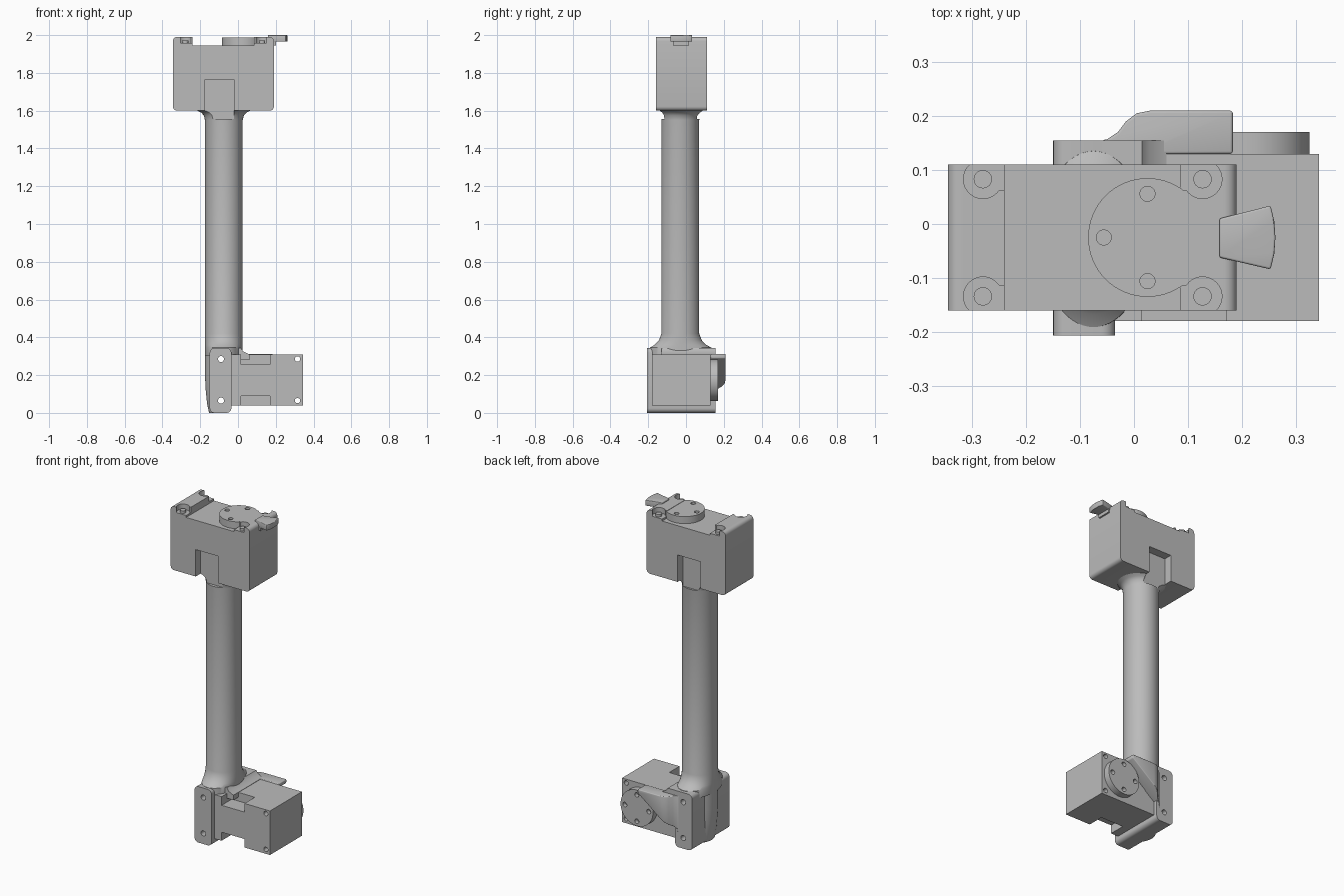
import bpy, bmesh, math
from mathutils import Vector

if "Cube" in bpy.data.objects:
    bpy.data.objects.remove(bpy.data.objects["Cube"])

grey = bpy.data.materials.new("plain_grey")
grey.use_nodes = True
grey.diffuse_color = (0.5, 0.5, 0.5, 1)
grey.node_tree.nodes["Principled BSDF"].inputs["Base Color"].default_value = (0.5, 0.5, 0.5, 1)


def loft(name, rings):
    """Closed solid through rings of matching points."""
    bm = bmesh.new()
    loops = [[bm.verts.new(p) for p in ring] for ring in rings]
    n = len(loops[0])
    for a, b in zip(loops, loops[1:]):
        for i in range(n):
            j = (i + 1) % n
            bm.faces.new((a[i], a[j], b[j], b[i]))
    bm.faces.new(loops[0])
    bm.faces.new(loops[-1])
    bmesh.ops.recalc_face_normals(bm, faces=bm.faces)
    mesh = bpy.data.meshes.new(name)
    bm.to_mesh(mesh)
    bm.free()
    mesh.materials.append(grey)
    ob = bpy.data.objects.new(name, mesh)
    bpy.context.collection.objects.link(ob)
    return ob


def prism(name, points, axis, lo, hi):
    """Outline in the x-z plane (axis y) or x-y plane (axis z), extruded."""
    def place(p, t):
        return (p[0], t, p[1]) if axis == "y" else (p[0], p[1], t)
    return loft(name, [[place(p, t) for p in points] for t in (lo, hi)])


def box(name, x, y, z):
    return prism(name, [(x[0], y[0]), (x[1], y[0]), (x[1], y[1]), (x[0], y[1])], "z", *z)


def circle(cx, cy, r, n=32):
    return [(cx + r * math.cos(math.tau * i / n), cy + r * math.sin(math.tau * i / n)) for i in range(n)]


def rounded(x0, x1, z0, z1, r, steps=5):
    pts = []
    for k, (cx, cz) in enumerate([(x1 - r, z1 - r), (x0 + r, z1 - r), (x0 + r, z0 + r), (x1 - r, z0 + r)]):
        for i in range(steps + 1):
            a = math.pi / 2 * (k + i / steps)
            pts.append((cx + r * math.cos(a), cz + r * math.sin(a)))
    return pts


def apply_mod(ob, mod):
    bpy.context.view_layer.objects.active = ob
    bpy.ops.object.modifier_apply(modifier=mod.name)


def cut(targets, cutter):
    for ob in targets:
        m = ob.modifiers.new("cut", "BOOLEAN")
        m.operation, m.solver, m.object = "DIFFERENCE", "EXACT", cutter
        apply_mod(ob, m)
    bpy.data.objects.remove(cutter)


def bevel(ob, width):
    m = ob.modifiers.new("bevel", "BEVEL")
    m.width, m.segments, m.limit_method = width, 3, "ANGLE"
    m.angle_limit = math.radians(40)
    apply_mod(ob, m)


def horn(name, cx, cy, axis, lo, hi):
    """Round output disc with four screw holes."""
    disc = prism(name, circle(cx, cy, 0.11, 64), axis, lo, hi)
    for i in range(4):
        a = i * math.pi / 2
        c = circle(cx + 0.081 * math.cos(a), cy + 0.081 * math.sin(a), 0.014, 20)
        cut([disc], prism("cutter", c, axis, hi - 0.025, hi + 0.05))
    return disc


# Upper motor housing with raised end caps
upper = prism("upper_motor_housing", rounded(-0.345, 0.19, 1.6, 1.99, 0.022), "y", -0.16, 0.11)
cut([upper], box("cutter", (-0.24, 0.085), (-0.3, 0.3), (1.945, 2.1)))
screws = []
for sx, open_dir in ((-0.28, 1), (0.127, -1)):
    for sy, out in ((0.083, 1), (-0.134, -1)):
        cut([upper], prism("cutter", circle(sx, sy, 0.036), "z", 1.957, 2.1))
        x_open = sx + open_dir * 0.06
        cut([upper], box("cutter", sorted((sx, x_open)), sorted((sy - out * 0.02, sy + out * 0.06)), (1.957, 2.1)))
        screws.append(prism("cap_screw", circle(sx, sy, 0.017, 24), "z", 1.95, 1.972))

# Arm tube with a flare into the housing and a shoulder at the bracket
profile = [  # z, centre x, centre y, radius x, radius y
    (0.30, -0.075, -0.027, 0.1, 0.165), (0.345, -0.075, -0.028, 0.1, 0.163),
    (0.36, -0.075, -0.03, 0.1, 0.137), (0.385, -0.075, -0.03, 0.1, 0.113),
    (0.42, -0.075, -0.03, 0.1, 0.1), (1.55, -0.075, -0.03, 0.1, 0.1),
    (1.575, -0.075, -0.028, 0.106, 0.104), (1.59, -0.075, -0.026, 0.12, 0.112),
    (1.603, -0.075, -0.025, 0.145, 0.128), (1.65, -0.075, -0.025, 0.145, 0.128)]
tube = loft("arm_tube", [[(x, y, z) for x, y in
            [(cx + rx * c, cy + ry * s) for c, s in circle(0, 0, 1, 64)]]
            for z, cx, cy, rx, ry in profile])

# Side notches shared by housing and tube
for y in ((-0.3, -0.112), (0.058, 0.3)):
    cut([upper, tube], box("cutter", (-0.175, -0.02), y, (1.555, 1.765)))

# Tube's rounded back continuing down behind the bracket
heel = loft("bracket_back", [[(min(-0.075 + 0.1 * c + shift, -0.06), -0.03 + 0.1 * s, z)
            for c, s in circle(0, 0, 1, 64)]
            for z, shift in ((0, 0.022), (0.05, 0.011), (0.12, 0.004), (0.2, 0), (0.36, 0))])

# Bracket holding the lower motor
bracket = prism("bracket", rounded(-0.15, -0.035, 0, 0.343, 0.025), "y", -0.207, 0.155)
shoulder = prism("bracket_shoulder", [(-0.06, 0.28), (-0.06, 0.343), (0.015, 0.343),
                 (0.028, 0.325), (0.06, 0.31), (0.06, 0.28)], "y", -0.13, 0.155)

# Lower motor housing with notched front edges
lower = box("lower_motor_housing", (-0.04, 0.343), (-0.18, 0.13), (0.038, 0.308))
for z in ((0.255, 0.4), (-0.1, 0.09)):
    cut([lower], box("cutter", (0.015, 0.17), (-0.3, -0.08), z))

# Screw holes straight through both
for z in (0.065, 0.285):
    cut([bracket, shoulder, heel, tube], prism("cutter", circle(-0.09, z, 0.016, 24), "y", -0.5, 0.5))
    cut([lower], prism("cutter", circle(0.315, z, 0.014, 24), "y", -0.5, 0.5))

# Wedge arm sweeping outwards over the lower horn
wedge = prism("horn_arm", [(-0.06, 0.1), (-0.06, 0.155), (-0.05, 0.157), (-0.03, 0.17),
              (-0.015, 0.19), (0.005, 0.205), (0.03, 0.21), (0.183, 0.21), (0.183, 0.13),
              (0.03, 0.13), (0.03, 0.1)], "z", 0.05, 0.312)
cut([wedge], prism("cutter", [(-0.07, 0), (-0.05, 0.11), (0.183, 0.29), (0.3, 0.29), (0.3, 0)], "y", 0, 0.4))
bevel(wedge, 0.007)

# Output discs and pointer tab
lower_horn = horn("lower_horn", 0.215, 0.173, "y", 0.12, 0.17)
upper_horn = horn("upper_horn", 0.025, -0.025, "z", 1.93, 1.988)
pointer = prism("pointer_tab", [(0.158, 0.01), (0.253, 0.034), (0.26, 0.005), (0.262, -0.025),
                (0.26, -0.055), (0.253, -0.084), (0.158, -0.062)], "z", 1.965, 2.0)
bevel(pointer, 0.004)
stem = box("pointer_stem", (0.15, 0.2), (-0.068, 0.016), (1.945, 1.967))

# Smooth shading with crisp edges
bpy.ops.object.select_all(action="DESELECT")
for ob in [upper, tube, heel, bracket, shoulder, lower, wedge, lower_horn, upper_horn, pointer, stem] + screws:
    ob.select_set(True)
bpy.context.view_layer.objects.active = upper
bpy.ops.object.shade_smooth_by_angle(angle=math.radians(30))
